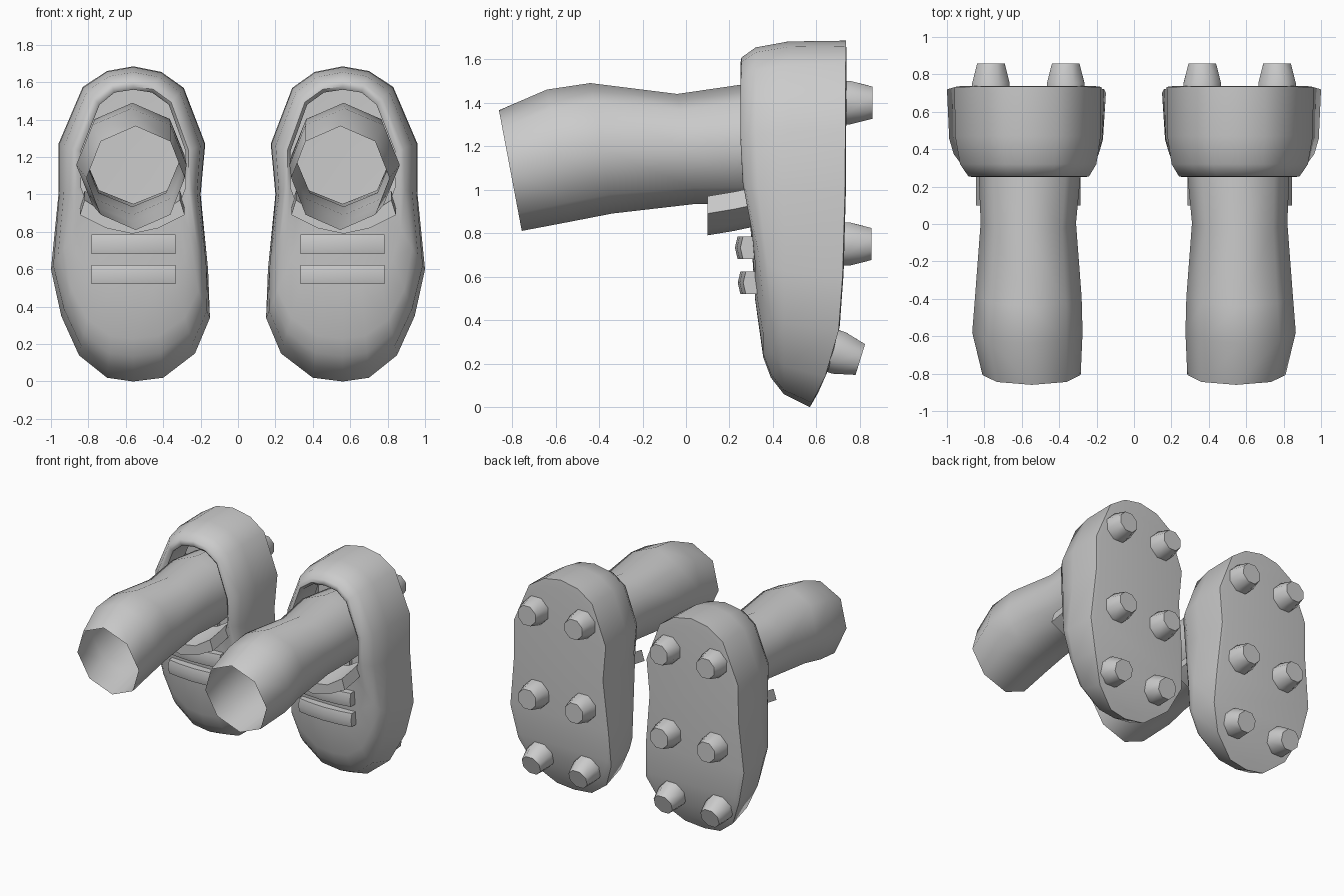
import bpy, bmesh, math
from mathutils import Vector, Matrix

if "Cube" in bpy.data.objects:
    bpy.data.objects.remove(bpy.data.objects["Cube"])

grey = bpy.data.materials.new("light_grey")
grey.diffuse_color = (0.6, 0.6, 0.6, 1)
grey.use_nodes = True
grey.node_tree.nodes["Principled BSDF"].inputs["Base Color"].default_value = grey.diffuse_color


def interp(v, table):
    """Piecewise linear lookup in [(key, value), ...] sorted by key."""
    if v <= table[0][0]:
        return table[0][1]
    for (a, p), (b, q) in zip(table, table[1:]):
        if v <= b:
            return p + (q - p) * (v - a) / (b - a)
    return table[-1][1]


def finish(name, bm, angle=60):
    """Turn a bmesh into a smooth object mirrored to the other foot."""
    bmesh.ops.recalc_face_normals(bm, faces=bm.faces)
    me = bpy.data.meshes.new(name)
    bm.to_mesh(me)
    bm.free()
    me.materials.append(grey)
    ob = bpy.data.objects.new(name, me)
    bpy.context.collection.objects.link(ob)
    bpy.ops.object.select_all(action='DESELECT')
    ob.select_set(True)
    bpy.context.view_layer.objects.active = ob
    bpy.ops.object.shade_smooth_by_angle(angle=math.radians(angle))
    ob.modifiers.new("other_foot", 'MIRROR').use_mirror_merge = False


def loft(bm, rings, cap_start=False, cap_end=False):
    """Skin closed rings of points and return the vertex rings."""
    vr = [[bm.verts.new(p) for p in r] for r in rings]
    n = len(vr[0])
    for a, b in zip(vr, vr[1:]):
        for i in range(n):
            j = (i + 1) % n
            bm.faces.new((a[i], a[j], b[j], b[i]))
    if cap_start:
        bm.faces.new(vr[0])
    if cap_end:
        bm.faces.new(vr[-1])
    return vr


# Shoe outline seen from the front, from heel down the outer side and back up
outline = [(.56, 1.685), (.70, 1.66), (.83, 1.575), (.96, 1.27), (.96, 1.0),
           (1.0, .6), (.945, .35), (.85, .14), (.70, .02), (.56, .0),
           (.40, .02), (.23, .15), (.15, .34), (.16, .6), (.20, 1.0),
           (.175, 1.27), (.29, 1.57), (.41, 1.655)]
# Ankle opening with matching points
opening = [(.56, 1.56), (.66, 1.545), (.74, 1.48), (.84, 1.23), (.84, 1.04),
           (.80, .93), (.74, .88), (.69, .86), (.63, .85), (.56, .85),
           (.49, .85), (.43, .86), (.38, .88), (.32, .93), (.28, 1.04),
           (.28, 1.23), (.37, 1.48), (.46, 1.545)]
SOLE_Y = [(0, .57), (.15, .645), (.33, .70), (.6, .72), (.8, .73), (1.67, .735)]


def heelness(z):
    return min(1, max(0, (z - .45) / .65))


def shoe_ring(ft, yt, fh, yh):
    """Ring between outline and opening; toe and heel have own values."""
    ring = []
    for (x, z), (u, w) in zip(outline, opening):
        h = heelness(z)
        f = ft + (fh - ft) * h
        ring.append((x + (u - x) * f, yt + (yh - yt) * h, z + (w - z) * f))
    return ring


def sole_ring(s, dy):
    pts = [(.57 + (x - .57) * s, .85 + (z - .85) * s) for x, z in outline]
    return [(x, interp(z, SOLE_Y) + dy, z) for x, z in pts]


# Shoe body: sole, sides, toe box, collar and inner wall
bm = bmesh.new()
rings = [sole_ring(.93, .004), sole_ring(1, 0),
         shoe_ring(.07, .45, .03, .47), shoe_ring(.16, .39, .25, .32),
         shoe_ring(.27, .355, .62, .255), shoe_ring(.58, .318, .85, .25),
         shoe_ring(1, .295, 1, .265),
         [(x, .48, z) for x, z in opening]]
vr = loft(bm, rings)
sole = vr[0]
bm.faces.new((sole[0], sole[1], sole[17]))
for i in range(1, 8):
    bm.faces.new((sole[i], sole[i + 1], sole[17 - i], sole[18 - i]))
bm.faces.new((sole[8], sole[9], sole[10]))
finish("shoe_body", bm, 50)

# Sock: top y, top z, bottom y, bottom z, left x, right x per ring
sock = [(-.86, 1.365, -.755, .81, .285, .81), (-.64, 1.46, -.52, .855, .275, .865),
        (-.44, 1.49, -.34, .89, .28, .85), (-.04, 1.44, .05, .935, .31, .82),
        (.27, 1.485, .27, .93, .285, .83), (.55, 1.45, .55, .95, .30, .82)]
bm = bmesh.new()
rings = []
for ty, tz, by, bz, xl, xr in sock:
    ring = []
    for k in range(8):
        a = k * math.pi / 4
        s = (1 + math.cos(a)) / 2
        ring.append(((xl + xr) / 2 + (xr - xl) / 2 * math.sin(a),
                     by + (ty - by) * s, bz + (tz - bz) * s))
    rings.append(ring)
loft(bm, rings)
finish("sock", bm)

# Tongue: curved flap under the sock
bm = bmesh.new()
section = [(-.28, .89), (-.14, .82), (0, .79), (.14, .82), (.28, .89),
           (.255, .97), (.13, .89), (0, .87), (-.13, .89), (-.255, .97)]
loft(bm, [[(.565 + x, y, z + dz) for x, z in section]
          for y, dz in ((.10, 0), (.22, .02), (.36, .05))], True, True)
finish("tongue", bm, 45)

# Laces: two bowed bars across the upper
for name, z0, y0 in (("upper_lace", .733, .255), ("lower_lace", .572, .268)):
    bm = bmesh.new()
    rings = []
    for t in (-1, -.6, 0, .6, 1):
        y = y0 + .025 * t * t
        rings.append([(.558 + .225 * t, y + dy, z0 + dz) for dy, dz in
                      ((-.018, -.052), (-.03, 0), (-.018, .052),
                       (.06, .052), (.06, -.052))])
    loft(bm, rings, True, True)
    finish(name, bm, 45)

# Studs: three pairs on the sole, the toe pair tilted down
bm = bmesh.new()
for z, y, tilt in ((1.40, .735, 0), (.75, .73, 0), (.255, .685, -.3)):
    for x in (.365, .765):
        m = Matrix.Translation((x, y, z)) @ Matrix.Rotation(tilt, 4, 'X')
        rings = [[m @ Vector((r * math.cos(k * math.pi / 4 + .39), d,
                              r * math.sin(k * math.pi / 4 + .39)))
                  for k in range(8)]
                 for r, d in ((.108, -.03), (.108, .02), (.08, .122))]
        loft(bm, rings, False, True)
finish("studs", bm, 75)
